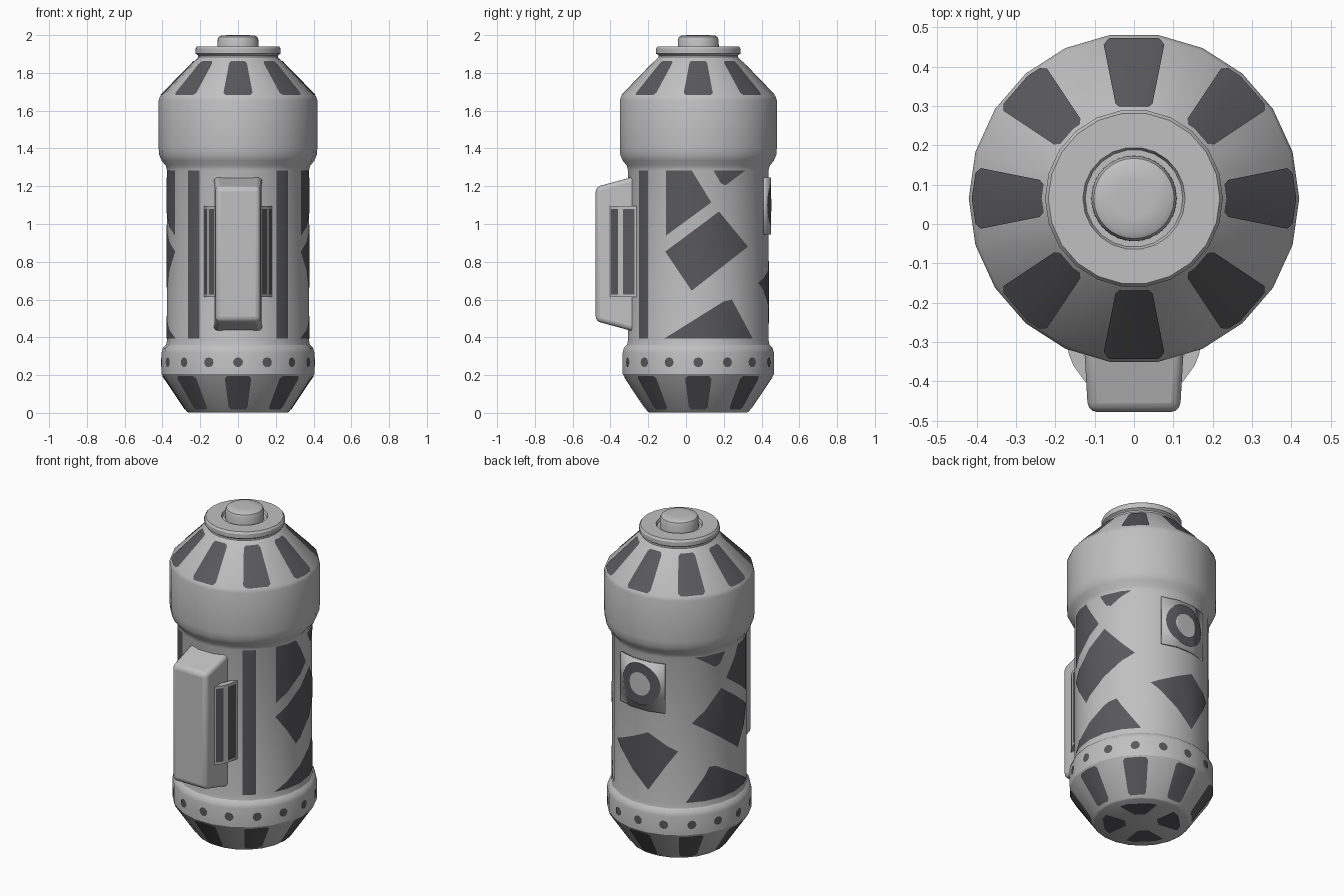
import bpy, bmesh, math
from mathutils import Vector

if "Cube" in bpy.data.objects:
    bpy.data.objects.remove(bpy.data.objects["Cube"])

N, CY = 22, 0.065          # sides of the body, y of its axis


def material(name, col):
    m = bpy.data.materials.new(name)
    m.diffuse_color = (*col, 1)
    m.use_nodes = True
    m.node_tree.nodes["Principled BSDF"].inputs["Base Color"].default_value = m.diffuse_color
    return m


LIGHT = material("light grey", (0.53, 0.53, 0.53))
DARK = material("dark grey", (0.1, 0.1, 0.108))


def add(name, verts, faces, mats, smooth=True, rule=None):
    me = bpy.data.meshes.new(name)
    me.from_pydata([tuple(v) for v in verts], [], faces)
    for m in mats:
        me.materials.append(m)
    if rule:
        for i, p in enumerate(me.polygons):
            p.material_index = rule(i)
    ob = bpy.data.objects.new(name, me)
    bpy.context.collection.objects.link(ob)
    bpy.ops.object.select_all(action='DESELECT')
    ob.select_set(True)
    bpy.context.view_layer.objects.active = ob
    if smooth:
        bpy.ops.object.shade_smooth_by_angle(angle=math.radians(32))
    return ob


def lathe(profile, n=N):
    """Rings of a turned shape; profile runs bottom to top."""
    verts, faces = [], []
    for r, z in profile:
        for i in range(n):
            a = 2 * math.pi * i / n
            verts.append((r * math.cos(a), CY + r * math.sin(a), z))
    for k in range(len(profile) - 1):
        for i in range(n):
            j = (i + 1) % n
            faces.append((k * n + i, k * n + j, (k + 1) * n + j, (k + 1) * n + i))
    return verts, faces


def turned(name, profile, n, mat):
    v, f = lathe(profile, n)
    f.append(tuple(reversed(range(n))))
    f.append(tuple(range(len(v) - n, len(v))))
    return add(name, v, f, [mat])


def decal(name, band, patches, mat, off=0.003):
    """Thin skins over a two-point band, trimmed to convex outlines.
    Each patch is (azimuth in degrees, [(sideways, z), ...])."""
    (r0, z0), (r1, z1) = band
    d = math.hypot(r1 - r0, z1 - z0)
    nr, nz = (z1 - z0) / d * off, -(r1 - r0) / d * off
    skin_v, skin_f = lathe([(r0 + nr, z0 + nz), (r1 + nr, z1 + nz)])
    verts, faces = [], []
    for az, poly in patches:
        a = math.radians(az)
        out = Vector((math.cos(a), math.sin(a), 0))
        side = Vector((-math.sin(a), math.cos(a), 0))
        bm = bmesh.new()
        vs = [bm.verts.new(v) for v in skin_v]
        for f in skin_f:
            bm.faces.new([vs[i] for i in f])
        pts = [Vector((0, CY, z)) + side * t for t, z in poly]
        mid = sum(pts, Vector()) / len(pts)
        cuts = [(Vector((0, CY, 0)), -out)]
        for p, q in zip(pts, pts[1:] + pts[:1]):
            no = (q - p).cross(out)
            if no.dot(p - mid) < 0:
                no = -no
            cuts.append((p, no.normalized()))
        for co, no in cuts:
            geom = bm.verts[:] + bm.edges[:] + bm.faces[:]
            bmesh.ops.bisect_plane(bm, geom=geom, plane_co=co, plane_no=no,
                                   dist=1e-6, clear_outer=True)
        bm.verts.index_update()
        base = len(verts)
        verts += [v.co.copy() for v in bm.verts]
        faces += [tuple(base + v.index for v in f.verts) for f in bm.faces]
        bm.free()
    return add(name, verts, faces, [mat])


def rect(a, b, z0, z1):
    return [(a, z0), (b, z0), (b, z1), (a, z1)]


def trapezoid(w0, z0, w1, z1):
    # slightly clipped corners
    c = 0.012
    return [(-w0 + c, z0), (w0 - c, z0), (w0, z0 + c), (w1, z1 - c),
            (w1 - c, z1), (-w1 + c, z1), (-w1, z1 - c), (-w0, z0 + c)]


def circle(r, z, n):
    return [(r * math.cos(2 * math.pi * i / n), z + r * math.sin(2 * math.pi * i / n))
            for i in range(n)]


# Main shell and top button
turned("body_shell", [
    (0.262, 0.002), (0.272, 0.008), (0.404, 0.205), (0.404, 0.32), (0.398, 0.343),
    (0.381, 0.36), (0.376, 0.385), (0.376, 1.285), (0.382, 1.308), (0.404, 1.335),
    (0.417, 1.365), (0.42, 1.4), (0.42, 1.655), (0.412, 1.678), (0.212, 1.883),
    (0.212, 1.893), (0.226, 1.902), (0.226, 1.928), (0.218, 1.94), (0.13, 1.94),
    (0.124, 1.925)], N, LIGHT)
turned("top_button", [(0.109, 1.91), (0.108, 1.975), (0.102, 1.99), (0.088, 1.998),
                      (0.05, 2.0)], 32, LIGHT)

# Dark windows on both cones, dots on the lower ring
decal("upper_cone_windows", [(0.412, 1.678), (0.212, 1.883)],
      [(i * 45, trapezoid(0.077, 1.682, 0.047, 1.864)) for i in range(8)], DARK)
decal("lower_cone_windows", [(0.272, 0.008), (0.404, 0.205)],
      [(i * 45, trapezoid(0.05, 0.018, 0.07, 0.194)) for i in range(8)], DARK)
decal("ring_dots", [(0.404, 0.21), (0.404, 0.32)],
      [(i * 22.5, circle(0.026, 0.268, 12)) for i in range(16)], DARK)

# Angular patches on the right side, mirrored to the left, one on the back
side_shapes = [
    [(-0.106, 1.284), (0.03, 1.284), (0.134, 1.114), (-0.106, 0.939)],
    [(0.145, 1.284), (0.315, 1.284), (0.21, 1.205), (0.185, 1.215)],
    [(-0.11, 0.854), (0.175, 1.066), (0.328, 0.88), (0.03, 0.647)],
    [(-0.116, 0.393), (0.354, 0.393), (0.243, 0.6), (0.2, 0.59)],
]
patches = []
for shape in side_shapes:
    pts = [(y - CY, z) for y, z in shape]
    patches.append((0, pts))
    patches.append((180, [(-t, z) for t, z in pts]))
patches.append((90, [(-0.2, 0.69), (0.05, 0.81), (0.21, 0.71), (0.05, 0.455)]))
wall = [(0.376, 0.385), (0.376, 1.287)]
decal("side_patches", wall, patches, DARK)
decal("front_stripes", wall, [(-90, rect(s * 0.205, s * 0.265, 0.393, 1.284))
                              for s in (1, -1)], DARK)

# Raised back plate with a ring mark
plate = decal("back_plate", [(0.376, 0.94), (0.376, 1.25)],
              [(90, rect(-0.15, 0.15, 0.945, 1.245))], LIGHT, 0.012)
mod = plate.modifiers.new("thickness", 'SOLIDIFY')
mod.thickness = 0.012
mod.offset = -1
decal("back_ring", wall, [(90, circle(0.127, 1.1, 32))], DARK, 0.014)
decal("back_ring_centre", wall, [(90, circle(0.07, 1.1, 28))], LIGHT, 0.016)

# Four marks underneath
verts, faces = [], []
for k in range(4):
    a = math.radians(45 + 90 * k)
    for r, t in ((0.09, -0.03), (0.09, 0.03), (0.19, 0.105), (0.212, 0.06),
                 (0.212, -0.06), (0.19, -0.105)):
        verts.append((r * math.cos(a) - t * math.sin(a),
                      CY + r * math.sin(a) + t * math.cos(a), 0))
    faces.append(tuple(range(6 * k, 6 * k + 6)))
add("base_marks", verts, faces, [DARK], smooth=False)

# Front box: tapered towards the front, rounded edges
verts = [(sx * w, y, 0.841 + sz * h) for y, w, h in ((-0.478, 0.117, 0.355), (-0.25, 0.13, 0.417))
         for sx, sz in ((-1, -1), (1, -1), (1, 1), (-1, 1))]
faces = [(0, 1, 2, 3), (7, 6, 5, 4)] + [(i, i + 4, (i + 1) % 4 + 4, (i + 1) % 4)
                                       for i in range(4)]
box = add("front_box", verts, faces, [LIGHT])
bev = box.modifiers.new("round", 'BEVEL')
bev.width, bev.segments = 0.024, 3

# Small flush discs on the box
for name, z in (("upper_box_disc", 1.1), ("lower_box_disc", 0.585)):
    c = circle(0.036, z, 20)
    add(name, [(x, -0.480, zz) for x, zz in c], [tuple(range(20))], [LIGHT], smooth=False)

# Side vents: bent plates with two dark strips each
section = [(0.1, -0.403), (0.122, -0.403), (0.127, -0.397), (0.154, -0.36),
           (0.165, -0.333), (0.178, -0.272), (0.18, -0.262), (0.18, -0.2)]
rows = [0.613, 0.627, 1.08, 1.095]
n = len(section)
for s, name in ((1, "right_vent"), (-1, "left_vent")):
    verts = [(s * x, y, z) for z in rows for x, y in section]
    faces = [(k * n + i, k * n + i + 1, (k + 1) * n + i + 1, (k + 1) * n + i)
             for k in range(3) for i in range(n - 1)]
    faces += [tuple(reversed(range(n))), tuple(range(3 * n, 4 * n))]
    if s < 0:
        faces = [tuple(reversed(f)) for f in faces]
    dark = {n - 1 + 2, n - 1 + 4}
    add(name, verts, faces, [LIGHT, DARK], smooth=False, rule=lambda i: int(i in dark))
